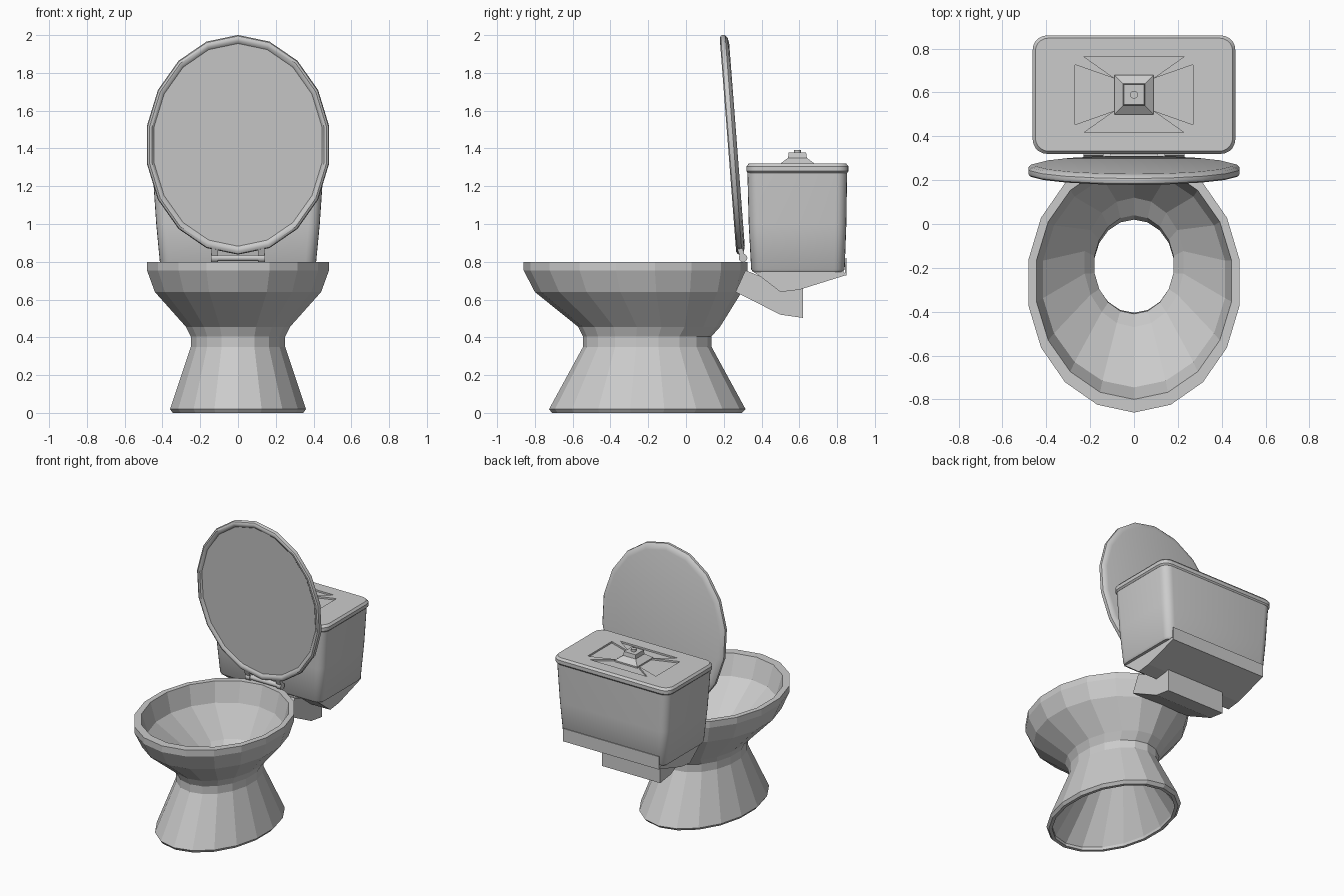
import bpy, bmesh
from math import sin, cos, pi, radians
from mathutils import Matrix

if "Cube" in bpy.data.objects:
    bpy.data.objects.remove(bpy.data.objects["Cube"])

def loft(name, rings, closed=False, smooth=None):
    """Skin a list of equal-length point rings; cap the ends or join them in a loop."""
    bm = bmesh.new()
    vs = [[bm.verts.new(p) for p in r] for r in rings]
    n = len(vs[0])
    pairs = list(zip(vs, vs[1:])) + ([(vs[-1], vs[0])] if closed else [])
    for a, b in pairs:
        for i in range(n):
            j = (i + 1) % n
            bm.faces.new((a[i], a[j], b[j], b[i]))
    if not closed:
        bm.faces.new(vs[0][::-1])
        bm.faces.new(vs[-1])
    bmesh.ops.recalc_face_normals(bm, faces=bm.faces)
    me = bpy.data.meshes.new(name)
    bm.to_mesh(me)
    bm.free()
    ob = bpy.data.objects.new(name, me)
    bpy.context.collection.objects.link(ob)
    if smooth:
        bpy.ops.object.select_all(action='DESELECT')
        ob.select_set(True)
        bpy.context.view_layer.objects.active = ob
        bpy.ops.object.shade_smooth_by_angle(angle=radians(smooth))
    return ob

def oval(z, hx, y0, y1, n=18):
    """18-sided oval with points on the y axis; hx is the half width."""
    rx, ry, cy = hx / cos(pi / n), (y1 - y0) / 2, (y0 + y1) / 2
    return [(rx * sin(2 * pi * i / n), cy + ry * cos(2 * pi * i / n), z) for i in range(n)]

def round_rect(z, hx, y0, y1, r, seg=5):
    pts = []
    for k, (sx, y) in enumerate([(1, y1 - r), (-1, y1 - r), (-1, y0 + r), (1, y0 + r)]):
        for i in range(seg + 1):
            a = pi / 2 * (k + i / seg)
            pts.append((sx * (hx - r) + r * cos(a), y + r * sin(a), z))
    return pts

def prism_x(name, profile, hx):
    return loft(name, [[(x, y, z) for y, z in profile] for x in (-hx, hx)])

def square(z, h, cy):
    return [(sx * h, cy + sy * h, z) for sx, sy in [(1, 1), (-1, 1), (-1, -1), (1, -1)]]

def rod(name, x0, x1, y, z, r, n=12):
    return loft(name, [[(x, y + r * cos(2 * pi * i / n), z + r * sin(2 * pi * i / n))
                        for i in range(n)] for x in (x0, x1)], smooth=40)

# bowl and pedestal: one hollow shell, outside going up then inside going down
bowl = [(0, .345, -.71, .295), (.02, .36, -.725, .315), (.35, .25, -.545, .135),
        (.405, .25, -.545, .135), (.455, .275, -.57, .18), (.64, .44, -.80, .295),
        (.755, .482, -.86, .325), (.80, .482, -.86, .325),
        (.80, .445, -.80, .28), (.66, .415, -.745, .24), (.46, .225, -.47, .12),
        (.40, .18, -.41, .04), (.34, .18, -.405, .02), (.02, .325, -.685, .27), (0, .325, -.685, .27)]
loft("bowl", [oval(*r) for r in bowl], closed=True)

# raised lid: oval disc with a rounded rim, tilted upright
L = .583
lid_rings = [(.012, .445), (.002, .455), (0, .468), (.006, .478), (.016, .482),
             (.03, .48), (.042, .468), (.048, .445)]
lid = loft("lid", [oval(-d, h, -L * h / .482, L * h / .482) for d, h in lid_rings], smooth=35)
lid.matrix_world = (Matrix.Translation((0, .222, 1.418)) @
                    Matrix.Rotation(radians(90 + 4.4), 4, 'X'))

# hinge
rod("hinge_pin", -.11, .11, .302, .82, .017)
for s, side in ((1, "right"), (-1, "left")):
    rod("hinge_knuckle_" + side, s * .105, s * .142, .302, .82, .023)
    ob = prism_x("hinge_tab_" + side, [(.29, .82), (.315, .82), (.30, .87), (.27, .87)], .018)
    ob.location.x = s * .123

# tank body
loft("tank", [round_rect(.745, .40, .355, .83, .05), round_rect(.76, .41, .345, .84, .055),
              round_rect(1.0, .433, .332, .849, .06), round_rect(1.28, .452, .325, .853, .06)], smooth=35)

# tank lid with four sunken panels around the button
CY = .59
tank_lid = loft("tank_lid", [round_rect(1.27, .452, .327, .853, .06), round_rect(1.28, .462, .32, .86, .065),
                             round_rect(1.305, .462, .32, .86, .065),
                             round_rect(1.32, .45, .332, .848, .06)], smooth=25)
panels = {"back": (0, 1, .173, .228, .072, .085), "front": (0, -1, .173, .228, .072, .085),
          "right": (1, 0, .27, .137, .085, .072), "left": (-1, 0, .27, .137, .085, .072)}
for name, (dx, dy, far, fw, near, nw) in panels.items():
    flat = [(far, fw), (far, -fw), (near, -nw), (near, nw)]
    cut = loft("panel_cutter_" + name,
               [[(dx * a - dy * b, CY + dy * a + dx * b, z) for a, b in flat] for z in (1.308, 1.35)])
    cut.hide_render = True
    cut.hide_viewport = True
    m = tank_lid.modifiers.new(name, 'BOOLEAN')
    m.operation, m.solver, m.object = 'DIFFERENCE', 'EXACT', cut

# flush button on its stepped base
loft("button_base", [square(1.31, .09, CY), square(1.32, .09, CY), square(1.35, .05, CY),
                     square(1.378, .046, CY)])
loft("button", [[(.018 * cos(i * pi / 6), CY + .018 * sin(i * pi / 6), z) for i in range(12)]
                for z in (1.37, 1.393)], smooth=40)

# tank support wedge, thin rear lip and duct to the bowl
prism_x("support_wedge", [(.35, .75), (.39, .725), (.50, .64), (.60, .652), (.85, .73), (.83, .75)], .38)
prism_x("support_lip", [(.85, .728), (.85, .82), (.845, .82), (.84, .73)], .38)
prism_x("duct", [(.315, .755), (.262, .64), (.50, .52), (.62, .503), (.62, .70), (.45, .70)], .23)
